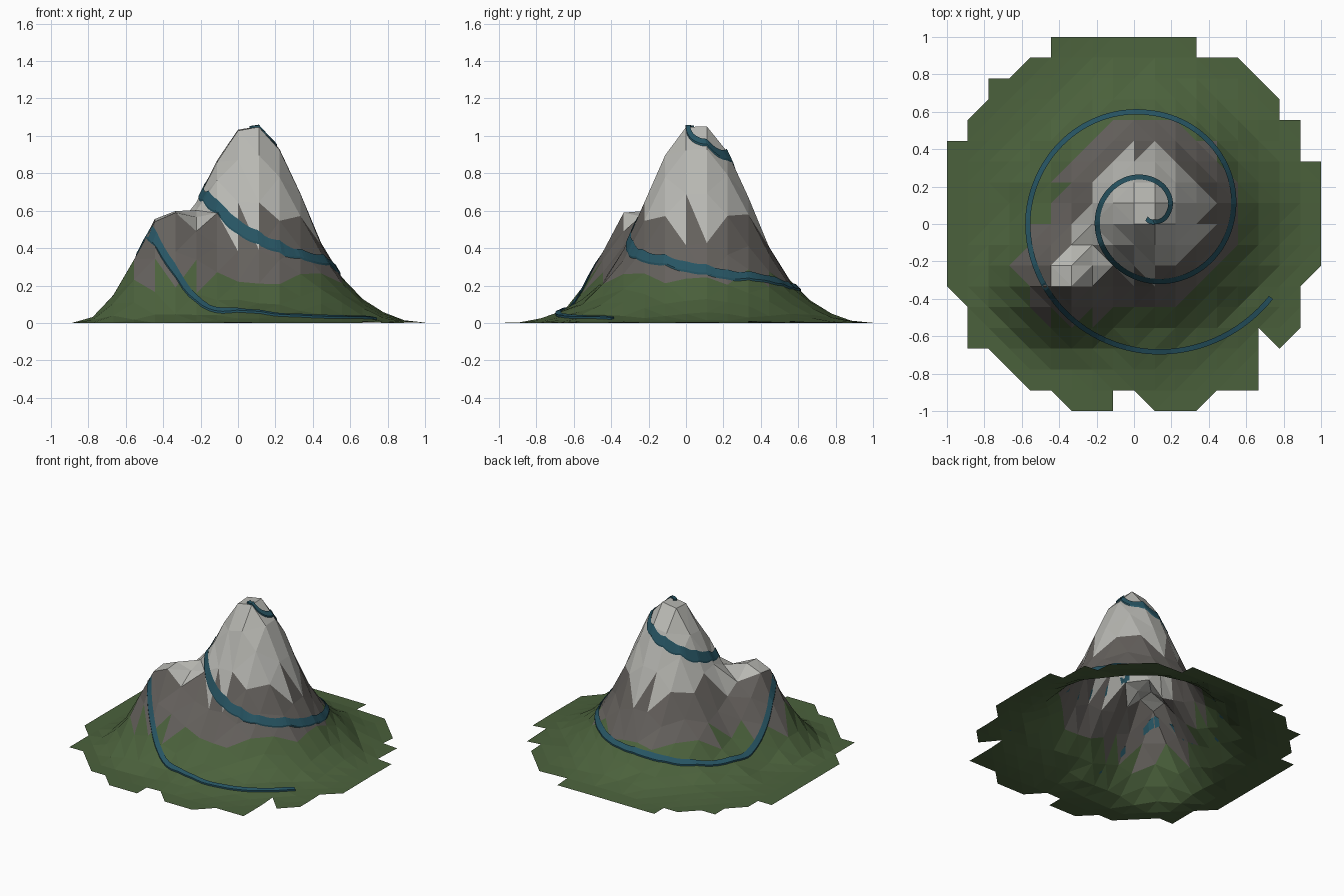
import bpy, bmesh, math, random
from mathutils import Vector
from mathutils.bvhtree import BVHTree

if "Cube" in bpy.data.objects:
    bpy.data.objects.remove(bpy.data.objects["Cube"])

random.seed(4)
N, STEP = 18, 2 / 18


def material(name, rgb):
    m = bpy.data.materials.new(name)
    m.diffuse_color = (*rgb, 1)
    m.use_nodes = True
    m.node_tree.nodes["Principled BSDF"].inputs["Base Color"].default_value = m.diffuse_color
    return m


def lerp(table, x):
    for (a, u), (b, v) in zip(table, table[1:]):
        if x <= b:
            return u + (v - u) * max(0, (x - a) / (b - a))
    return table[-1][1]


def add_object(name, bm, mats):
    me = bpy.data.meshes.new(name)
    bm.to_mesh(me)
    ob = bpy.data.objects.new(name, me)
    bpy.context.collection.objects.link(ob)
    for m in mats:
        me.materials.append(m)
    return ob


# Radial height profiles of the main peak and the lower shoulder peak
MAIN = [(0, 1.07), (.07, 1.05), (.11, 1.01), (.16, .93), (.2, .84), (.26, .71), (.31, .58),
        (.37, .43), (.48, .25), (.54, .18), (.6, .115), (.71, .045), (.82, .012), (.95, 0)]
SUB = [(0, .47), (.06, .465), (.17, .275), (.28, .12), (.39, .02), (.46, 0)]


def height(x, y):
    r = math.hypot(x - .07, y - .06)
    s = math.hypot(x + .4, y + .3)
    # the shoulder fades out towards the main peak, leaving a saddle
    h = lerp(MAIN, r) + lerp(SUB, s) * lerp([(.2, .25), (.4, .75), (.5, 1)], r)
    if s < .26:
        h = min(h, .6)
    # low hummock at the front foot
    h += .025 * max(0, 1 - math.hypot(x - .06, y + .68) / .25)
    bump = random.uniform(-.011, .013) * lerp([(.1, 0), (.35, 1), (.7, 1), (.85, 0)], r)
    return max(0, h + bump)


# Ragged outline of the base, in grid steps from the centre
OUTLINE = [(-4, 9), (-4, 8), (-5, 8), (-6, 7), (-7, 7), (-7, 6), (-8, 5), (-8, 4), (-9, 4),
           (-9, -3), (-8, -4), (-8, -6), (-7, -6), (-5, -8), (-4, -8), (-3, -9), (-1, -9),
           (-1, -8), (0, -8), (1, -9), (3, -9), (4, -8), (6, -8), (6, -7), (6, -5), (7, -6),
           (8, -5), (8, -3), (9, -2), (9, 3), (8, 3), (8, 5), (7, 5), (7, 6), (5, 8),
           (3, 8), (3, 9)]


def inside(x, y):
    hit = False
    for (ax, ay), (bx, by) in zip(OUTLINE, OUTLINE[1:] + OUTLINE[:1]):
        if (ay > y) != (by > y) and x < ax + (y - ay) * (bx - ax) / (by - ay):
            hit = not hit
    return hit


# Mountain: triangulated height grid, coloured by altitude
bm = bmesh.new()
grid = [[bm.verts.new((i * STEP, j * STEP, height(i * STEP, j * STEP)))
         for j in range(-9, 10)] for i in range(-9, 10)]
CORNERS = [(0, 0), (1, 0), (1, 1), (0, 1)]
for i in range(N):
    for j in range(N):
        q = [grid[i + a][j + b] for a, b in CORNERS]
        keep = [inside(i - 9 + .2 + .6 * a, j - 9 + .21 + .6 * b) for a, b in CORNERS]
        if sum(keep) < 1:
            continue
        if sum(keep) == 4:
            k = 0 if (q[0].co - q[2].co).length <= (q[1].co - q[3].co).length else 1
        else:
            k = (keep.index(False) + 1) % 4 if sum(keep) == 3 else (keep.index(True) + 1) % 4
        for n in (0, 2):
            if keep[(k + 1 + n) % 4]:
                f = bm.faces.new([q[(k + n) % 4], q[(k + 1 + n) % 4], q[(k + 2 + n) % 4]])
                z = f.calc_center_median().z
                f.material_index = 0 if z < .24 else 1 if z < .53 else 2
bmesh.ops.delete(bm, geom=[v for v in bm.verts if not v.link_faces], context='VERTS')
bm.normal_update()
add_object("mountain", bm, [material("grass", (.07, .12, .045)), material("rock", (.13, .12, .11)),
                            material("snow", (.48, .48, .45))])
tree = BVHTree.FromBMesh(bm)


def ground(x, y):
    hit = tree.ray_cast(Vector((x, y, 3)), Vector((0, 0, -1)))[0]
    return hit.z if hit else 0


# Spiral stream: a thin strip draped over the slopes from the summit to the foot
SPIRAL = [(-120, .035), (-60, .055), (0, .098), (90, .182), (180, .276), (270, .364),
          (360, .445), (450, .535), (540, .65), (630, .742), (685, .79)]
stream = bmesh.new()
rings = []
for k in range(261):
    deg = -120 + 805 * k / 260
    r, t = lerp(SPIRAL, deg), math.radians(deg)
    ring = []
    for dr, dz in ((-.014, .001), (-.014, .012), (.014, .012), (.014, .001)):
        x, y = .085 + (r + dr) * math.cos(t), .06 + (r + dr) * math.sin(t)
        ring.append(stream.verts.new((x, y, ground(x, y) + dz)))
    rings.append(ring)
for a, b in zip(rings, rings[1:]):
    for n in range(4):
        stream.faces.new((a[n], a[(n + 1) % 4], b[(n + 1) % 4], b[n]))
stream.faces.new(rings[0])
stream.faces.new(rings[-1])
bmesh.ops.recalc_face_normals(stream, faces=stream.faces)
add_object("spiral_stream", stream, [material("water", (.02, .09, .125))])
